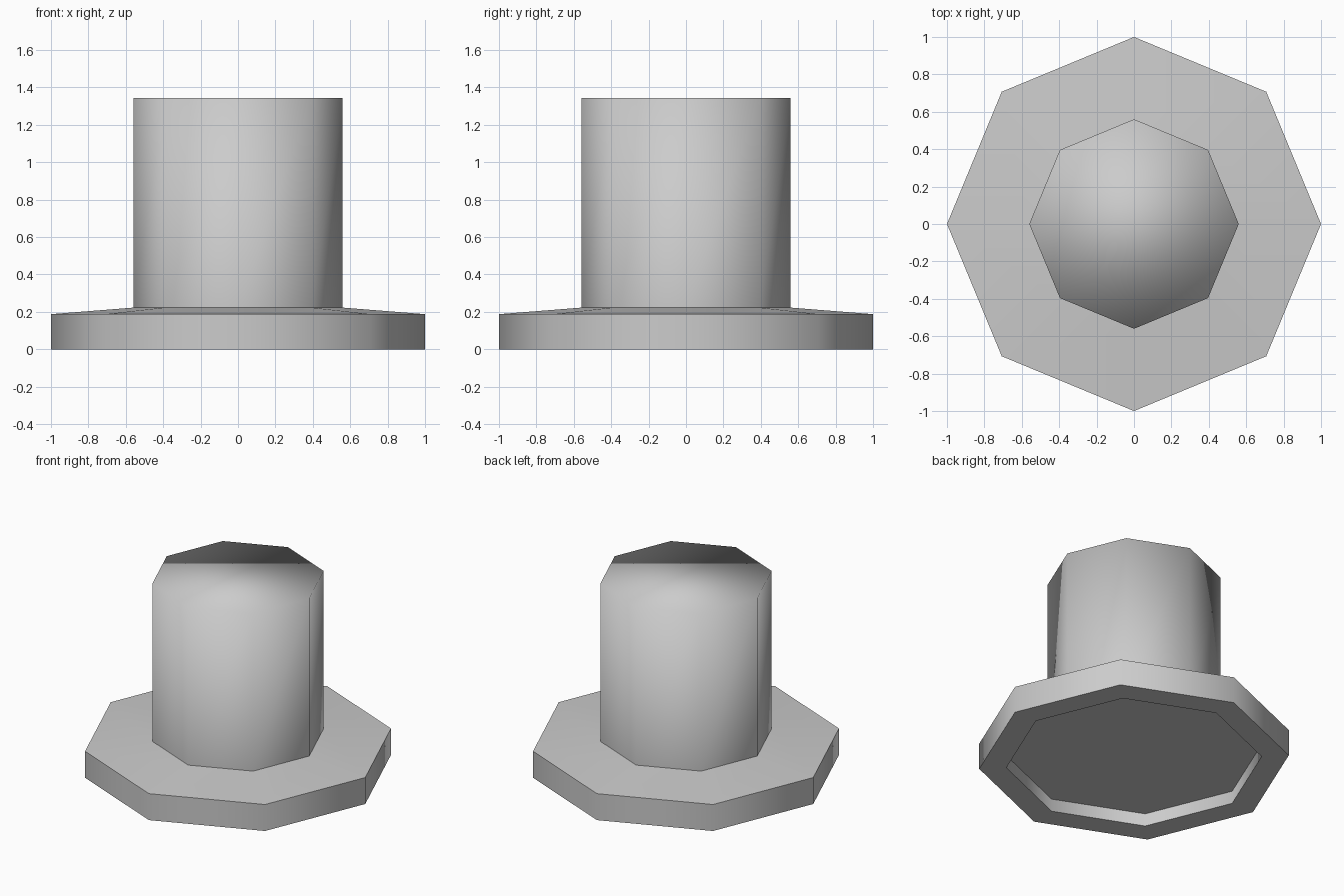
import bpy, bmesh
from math import cos, sin, pi, radians

if "Cube" in bpy.data.objects:
    bpy.data.objects.remove(bpy.data.objects["Cube"])

SIDES = 8


def lathe(name, profile, cap_start=False, cap_end=False):
    """Spin (radius, z) points into an eight-sided shell."""
    bm = bmesh.new()
    rings = [[bm.verts.new((r * cos(2 * pi * i / SIDES), r * sin(2 * pi * i / SIDES), z))
              for i in range(SIDES)] for r, z in profile]
    for a, b in zip(rings, rings[1:]):
        for i in range(SIDES):
            j = (i + 1) % SIDES
            bm.faces.new((a[i], a[j], b[j], b[i]))
    if cap_start:
        bm.faces.new(rings[0][::-1])
    if cap_end:
        bm.faces.new(rings[-1])
    for f in bm.faces:
        f.smooth = True
    mesh = bpy.data.meshes.new(name)
    bm.to_mesh(mesh)
    bm.free()
    obj = bpy.data.objects.new(name, mesh)
    bpy.context.collection.objects.link(obj)
    return obj


# Flange: recessed underside, rim, outer wall and gently sloped top
flange = lathe("flange", [(0.825, 0.09), (0.825, 0.0), (1.0, 0.0),
                          (1.0, 0.188), (0.56, 0.223)], cap_start=True)
flange.data.set_sharp_from_angle(angle=radians(50))

# Post: closed top whose rim is smooth shaded into the walls
lathe("post", [(0.56, 0.223), (0.56, 1.343)], cap_end=True)
